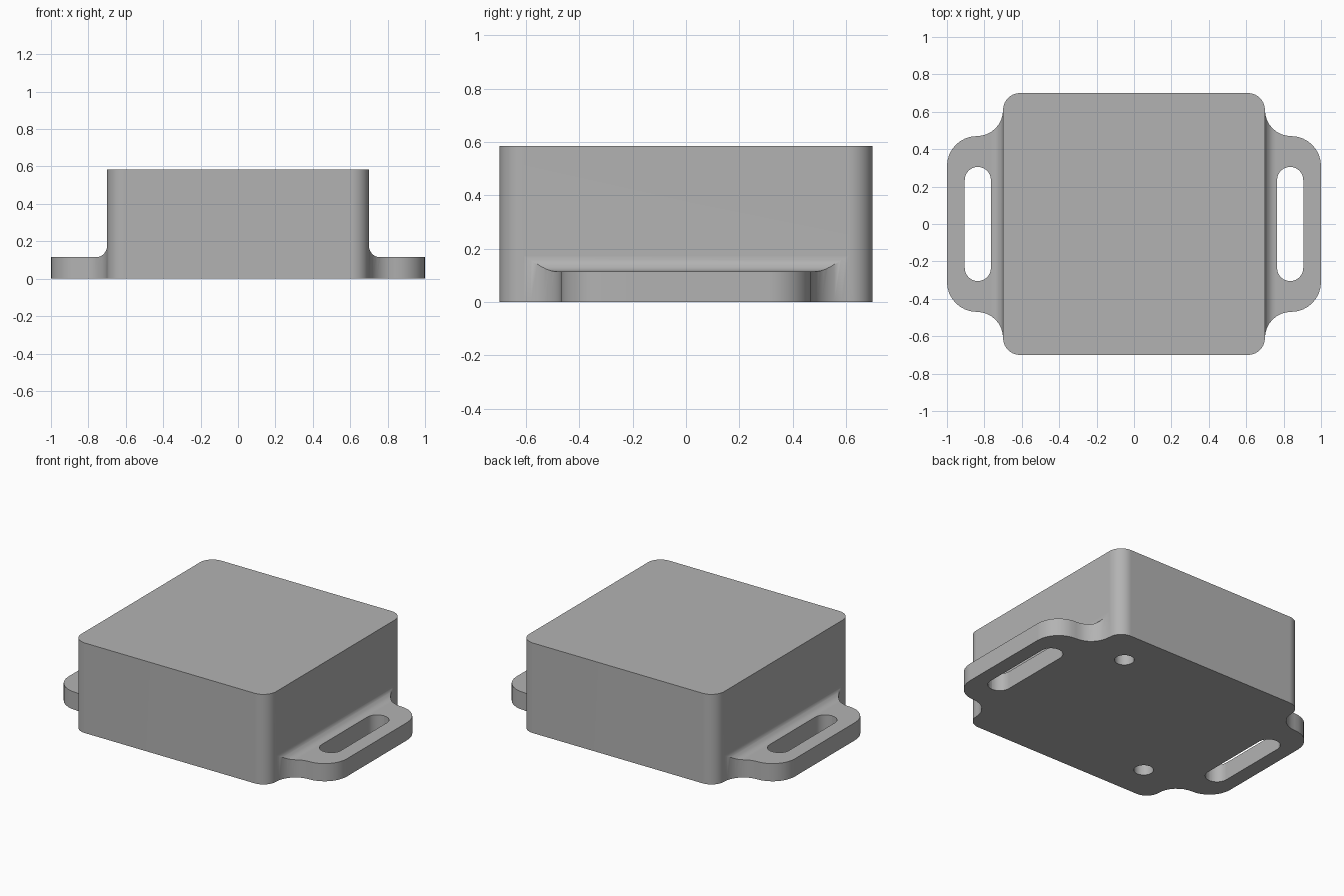
import bpy
import bmesh
from math import cos, sin, radians

cube = bpy.data.objects.get("Cube")
if cube:
    bpy.data.objects.remove(cube, do_unlink=True)

HALF, HEIGHT, EAR_TOP = 0.70, 0.585, 0.115

grey = bpy.data.materials.new("plain grey")
grey.use_nodes = True
colour = (0.45, 0.45, 0.45, 1)
grey.diffuse_color = colour
grey.node_tree.nodes["Principled BSDF"].inputs["Base Color"].default_value = colour


def arc(cx, cy, r, start, end, steps=8):
    angles = [radians(start + (end - start) * i / steps) for i in range(steps + 1)]
    return [(cx + r * cos(a), cy + r * sin(a)) for a in angles]


def rounded_rect(cx, cy, hx, hy, r):
    pts = []
    for sx, sy, a in ((1, 1, 0), (-1, 1, 90), (-1, -1, 180), (1, -1, 270)):
        pts += arc(cx + sx * (hx - r), cy + sy * (hy - r), r, a, a + 90)
    return pts


def prism(name, outline, low, high, along_y=False):
    """Extrude a closed outline along z, or an (x, z) outline along y."""
    bm = bmesh.new()
    place = (lambda p: (p[0], low, p[1])) if along_y else (lambda p: (p[0], p[1], low))
    face = bm.faces.new([bm.verts.new(place(p)) for p in outline])
    grown = bmesh.ops.extrude_face_region(bm, geom=[face])["geom"]
    move = (0, high - low, 0) if along_y else (0, 0, high - low)
    bmesh.ops.translate(bm, vec=move, verts=[g for g in grown if isinstance(g, bmesh.types.BMVert)])
    bmesh.ops.remove_doubles(bm, verts=bm.verts, dist=1e-5)
    bmesh.ops.recalc_face_normals(bm, faces=bm.faces)
    mesh = bpy.data.meshes.new(name)
    bm.to_mesh(mesh)
    bm.free()
    mesh.materials.append(grey)
    obj = bpy.data.objects.new(name, mesh)
    bpy.context.collection.objects.link(obj)
    return obj


def combine(target, tool, operation):
    """Apply a boolean and discard the tool."""
    mod = target.modifiers.new("boolean", 'BOOLEAN')
    mod.operation, mod.object, mod.solver = operation, tool, 'EXACT'
    bpy.context.view_layer.objects.active = target
    bpy.ops.object.modifier_apply(modifier=mod.name)
    bpy.data.objects.remove(tool, do_unlink=True)


# Main block with rounded upright corners
housing = prism("housing", rounded_rect(0, 0, HALF, HALF, 0.09), 0, HEIGHT)

# Ear plan: convex outer corner flowing into a concave root
half_plan = arc(0.84, 0.31, 0.16, 0, 90) + arc(0.84, 0.61, 0.14, 270, 180)[1:] + [(0.5, 0.61)]
ear_plan = half_plan + [(x, -y) for x, y in reversed(half_plan)]

# Ear side profile: flat plate with a fillet rising up the wall
ear_profile = [(0.4, -0.1), (1.1, -0.1), (1.1, EAR_TOP)]
ear_profile += arc(HALF + 0.06, EAR_TOP + 0.06, 0.06, 270, 180) + [(0.4, EAR_TOP + 0.06)]

for side in (1, -1):
    def flip(points):
        return [(side * x, y) for x, y in points]

    ear = prism("mounting_ear", flip(ear_plan), 0, 0.4)
    combine(ear, prism("ear_section", flip(ear_profile), -0.8, 0.8, True), 'INTERSECT')
    combine(ear, prism("strap_slot", rounded_rect(side * 0.835, 0, 0.07, 0.305, 0.0699), -0.2, 0.4), 'DIFFERENCE')
    combine(housing, ear, 'UNION')

    # Blind screw hole in the underside, on opposite corners
    hole = arc(side * 0.46, side * 0.46, 0.058, 0, 345, 23)
    combine(housing, prism("screw_hole", hole, -0.1, 0.3), 'DIFFERENCE')

# Smooth curved walls, keep edges crisp and flats flat
bpy.ops.object.select_all(action='DESELECT')
housing.select_set(True)
bpy.context.view_layer.objects.active = housing
bpy.ops.object.shade_smooth_by_angle(angle=radians(30))
weighted = housing.modifiers.new("weighted normals", 'WEIGHTED_NORMAL')
weighted.keep_sharp = True
